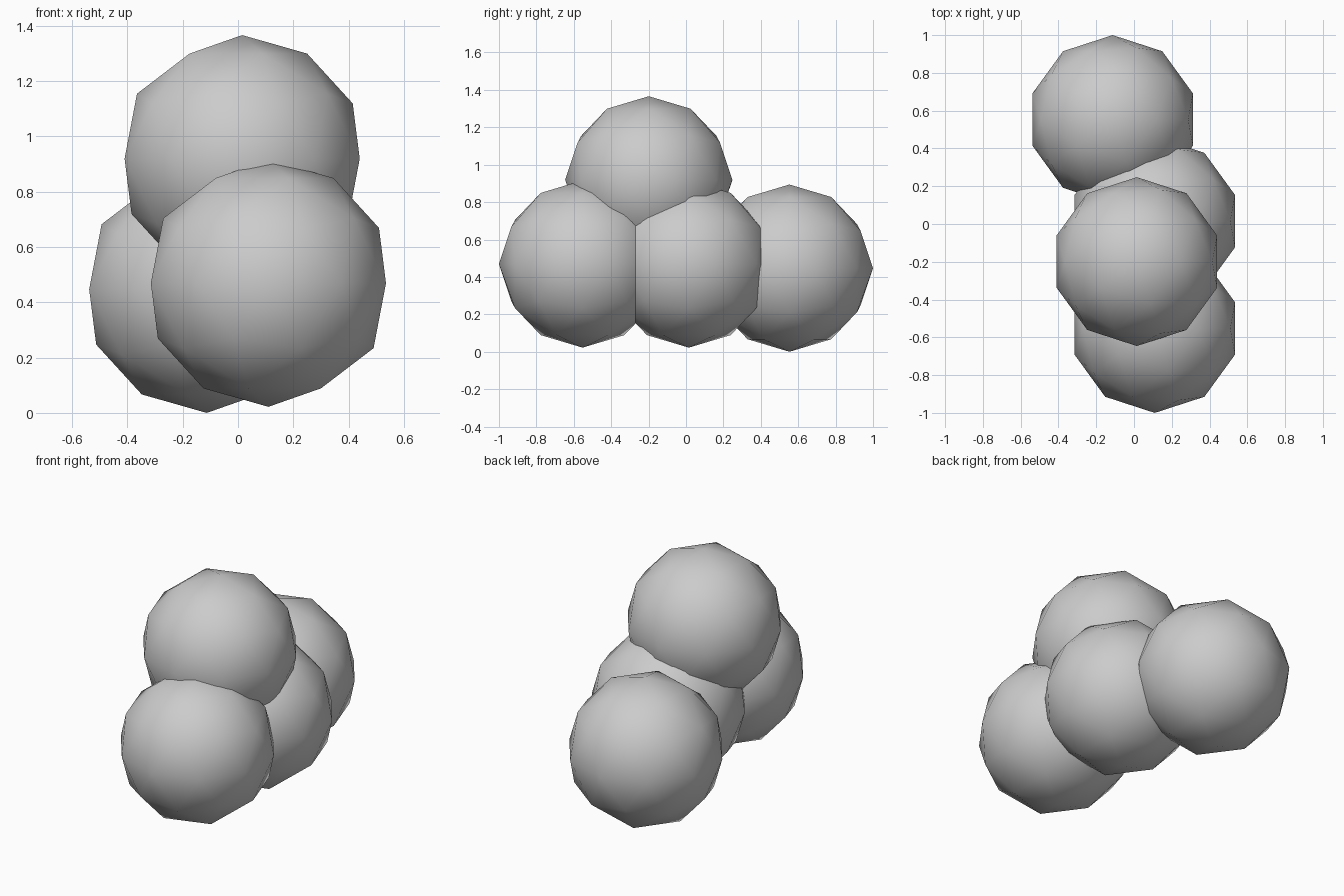
import bpy

if "Cube" in bpy.data.objects:
    bpy.data.objects.remove(bpy.data.objects["Cube"])

RADIUS = 0.447

# Low-poly balls, three on the ground and one resting on top
balls = {
    "back_ball": (-0.113, 0.553, 0.447),
    "middle_ball": (0.11, 0.015, 0.469),
    "front_ball": (0.11, -0.553, 0.469),
    "top_ball": (0.015, -0.199, 0.919),
}


def add_ball(name, centre):
    bpy.ops.mesh.primitive_ico_sphere_add(subdivisions=2, radius=RADIUS, location=centre)
    ball = bpy.context.object
    ball.name = name
    bpy.ops.object.shade_smooth()


for name, centre in balls.items():
    add_ball(name, centre)
